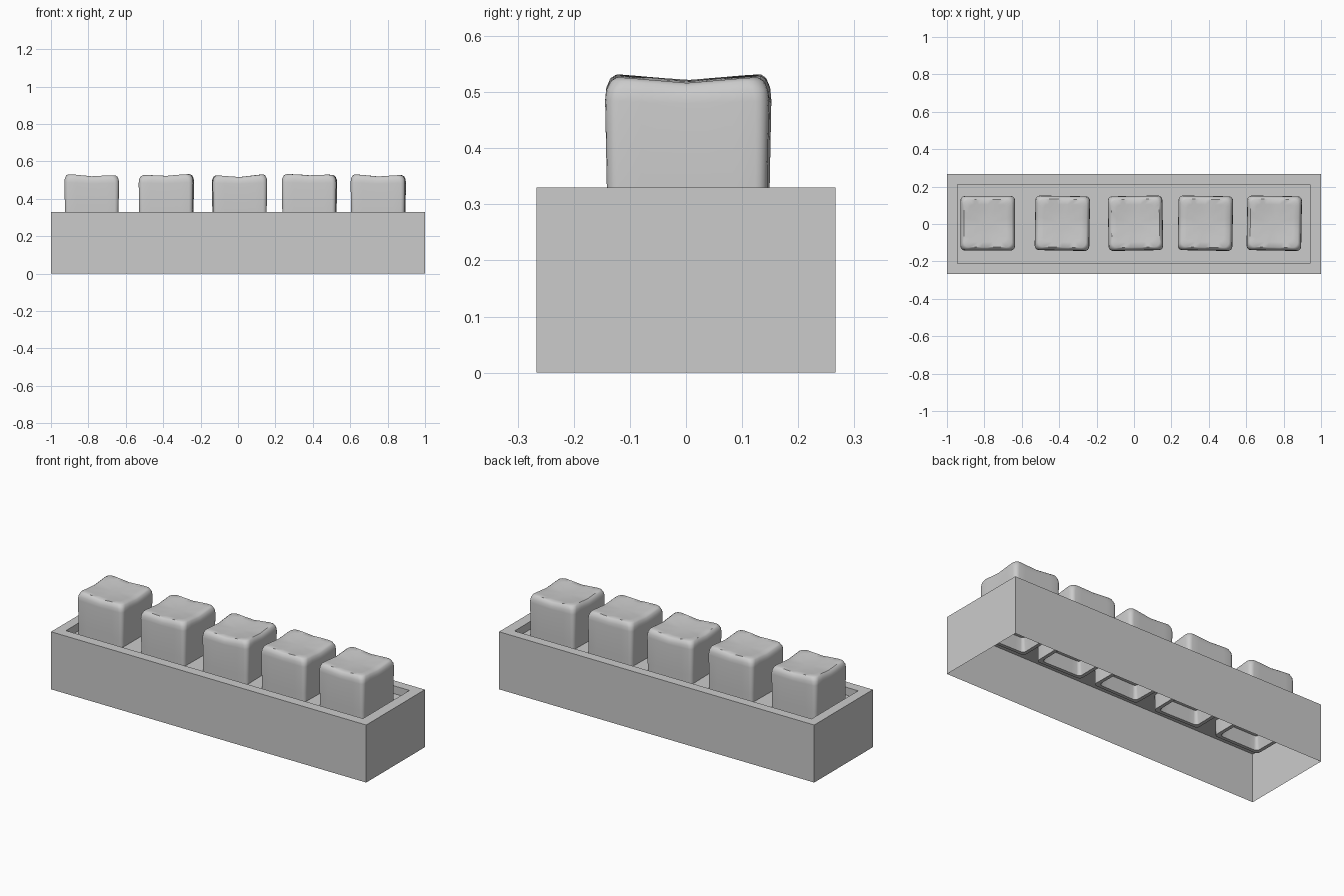
import bpy, bmesh, math

if "Cube" in bpy.data.objects:
    bpy.data.objects.remove(bpy.data.objects["Cube"])

GREY = (0.6, 0.6, 0.6, 1.0)
mat = bpy.data.materials.new("plain grey")
mat.use_nodes = True
mat.diffuse_color = GREY
mat.node_tree.nodes["Principled BSDF"].inputs["Base Color"].default_value = GREY


def finish(name, bm):
    bmesh.ops.recalc_face_normals(bm, faces=bm.faces)
    mesh = bpy.data.meshes.new(name)
    bm.to_mesh(mesh)
    bm.free()
    obj = bpy.data.objects.new(name, mesh)
    mesh.materials.append(mat)
    bpy.context.collection.objects.link(obj)
    return obj


def bridge(bm, a, b):
    n = len(a)
    for i in range(n):
        bm.faces.new((a[i], a[(i + 1) % n], b[(i + 1) % n], b[i]))


def rect(bm, x0, x1, y0, y1, z):
    return [bm.verts.new((x, y, z)) for x, y in ((x0, y0), (x1, y0), (x1, y1), (x0, y1))]


# Case: thin walls open below, with a shallow tray sunk into the top
bm = bmesh.new()
W, D, H = 1.0, 0.266, 0.33
loops = [rect(bm, -W, W, -D, D, z) for z in (0, H)]
loops += [rect(bm, -0.945, 0.94, -0.21, 0.212, z) for z in (H, 0.285)]
for a, b in zip(loops, loops[1:]):
    bridge(bm, a, b)
bm.faces.new(loops[-1])
finish("case", bm)

# Plate closing the underside of the tray
bm = bmesh.new()
bm.faces.new(rect(bm, -W, W, -D, D, 0.278))
finish("case_underside", bm)


def rounded_square(half, radius, steps=4, side=6):
    """Outline with rounded corners and subdivided straight sides."""
    pts = []
    c = half - radius
    for k in range(4):
        ca, sa = math.cos(k * math.pi / 2), math.sin(k * math.pi / 2)
        corner = [(c + radius * math.cos(t), c + radius * math.sin(t))
                  for t in (math.pi / 2 * i / steps for i in range(steps + 1))]
        edge = [(c - 2 * c * i / side, half) for i in range(1, side)]
        pts += [(x * ca - y * sa, x * sa + y * ca) for x, y in corner + edge]
    return pts


# Key cap section from the hollow underneath to the dished top: half width, radius, z
SECTION = [(0.105, 0.015, 0.265), (0.122, 0.02, 0.195), (0.142, 0.02, 0.195),
           (0.143, 0.021, 0.33), (0.146, 0.024, 0.48), (0.144, 0.027, 0.497),
           (0.137, 0.03, 0.511), (0.128, 0.03, 0.518), (0.1, 0.024, 0.517),
           (0.066, 0.016, 0.515), (0.033, 0.008, 0.514)]


def key_cap(name, cx, tilt, crown, yaw):
    bm = bmesh.new()
    rings = []
    for half, radius, z in SECTION:
        ring = []
        for x, y in rounded_square(half, radius):
            u, v = x / 0.14, y / 0.14
            top = max(0, min(1, (z - 0.46) / 0.05))
            lift = 0.013 * abs(u * v) + tilt * u + crown * (1 - u * u)
            ring.append(bm.verts.new((x, y, z + top * lift)))
        rings.append(ring)
    for a, b in zip(rings, rings[1:]):
        bridge(bm, a, b)
    bm.faces.new(rings[0])
    bm.faces.new(rings[-1])
    obj = finish(name, bm)
    obj.location = (cx, 0.004, 0)
    obj.rotation_euler.z = math.radians(yaw)
    bpy.context.view_layer.objects.active = obj
    obj.select_set(True)
    bpy.ops.object.shade_smooth_by_angle(angle=math.radians(40))
    obj.select_set(False)


# Row of five slightly uneven key caps
CAPS = [(-0.782, -0.003, 0.002, 0), (-0.383, 0.003, 0.004, -1), (0.008, 0.003, -0.002, 1),
        (0.382, -0.002, 0.007, -1), (0.75, -0.002, 0.001, -1)]
for i, cap in enumerate(CAPS):
    key_cap(f"key_cap_{i + 1}", *cap)
